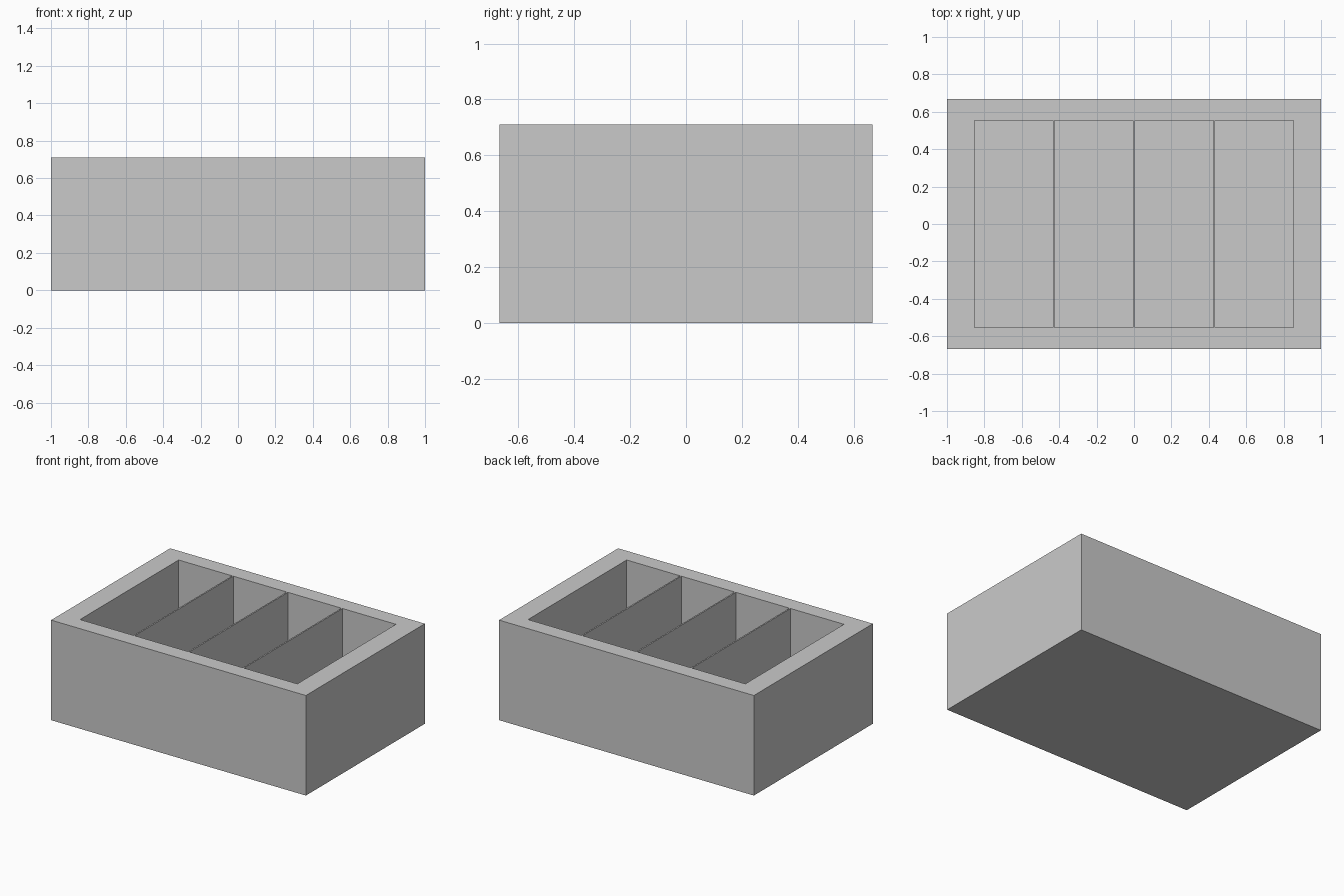
import bpy

# Remove the default cube
if "Cube" in bpy.data.objects:
    bpy.data.objects.remove(bpy.data.objects["Cube"], do_unlink=True)

WIDTH, DEPTH, HEIGHT = 2.0, 1.334, 0.71
INNER_X, INNER_Y = 0.853, 0.553    # half size of the whole recess
FLOOR = 0.1
DIVIDER = 0.01
COUNT = 4

# Plain grey material
grey = bpy.data.materials.new("light_grey")
grey.use_nodes = True
color = (0.59, 0.59, 0.59, 1)
grey.diffuse_color = color
grey.node_tree.nodes["Principled BSDF"].inputs["Base Color"].default_value = color


def box(name, center, size):
    bpy.ops.mesh.primitive_cube_add(size=1, location=center)
    obj = bpy.context.object
    obj.name = name
    obj.scale = size
    bpy.ops.object.transform_apply(location=True, rotation=False, scale=True)
    obj.data.materials.append(grey)
    return obj


# Solid outer block
tray = box("divided_box", (0, 0, HEIGHT / 2), (WIDTH, DEPTH, HEIGHT))

# Hollow out equal compartments, leaving thin dividers flush with the rim
cell = (2 * INNER_X - (COUNT - 1) * DIVIDER) / COUNT
tall = HEIGHT - FLOOR + 0.2
for i in range(COUNT):
    x = -INNER_X + cell / 2 + i * (cell + DIVIDER)
    cutter = box("compartment_cutter", (x, 0, FLOOR + tall / 2),
                 (cell, 2 * INNER_Y, tall))
    cutter.hide_render = True
    bpy.context.view_layer.objects.active = tray
    cut = tray.modifiers.new("compartment", "BOOLEAN")
    cut.operation = "DIFFERENCE"
    cut.solver = "EXACT"
    cut.object = cutter
    bpy.ops.object.modifier_apply(modifier=cut.name)
    bpy.data.objects.remove(cutter, do_unlink=True)
